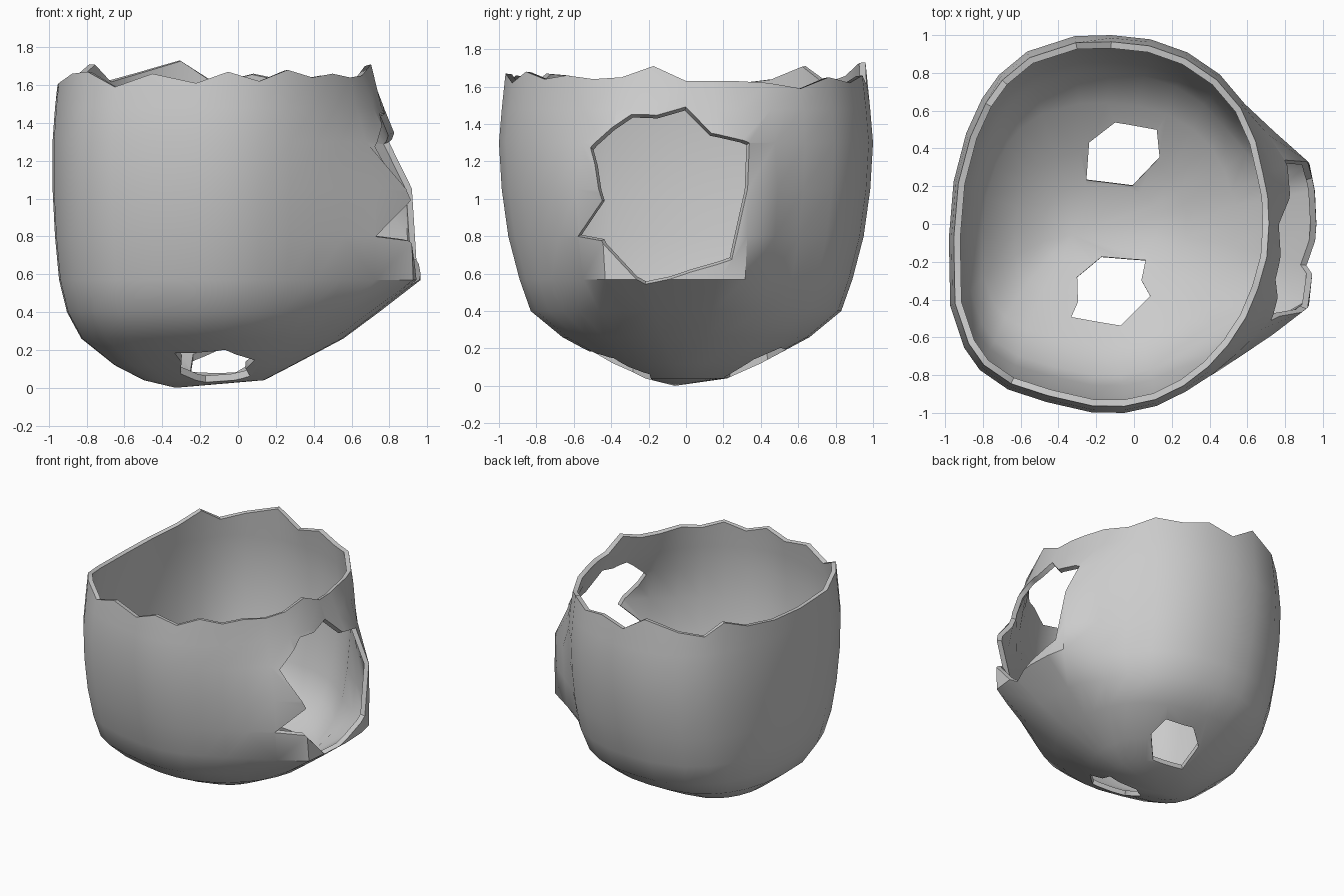
import bpy, bmesh
from math import radians, degrees, atan2, hypot, cos, sin
from mathutils import Vector

if "Cube" in bpy.data.objects:
    bpy.data.objects.remove(bpy.data.objects["Cube"])

CX = -0.12  # centre of the widest cross-section

# widest cross-section, counter-clockwise, and its version pushed out on the right
common = [(.62, .58), (.5, .75), (.3, .9), (.12, .97), (-.12, 1.0), (-.48, .96), (-.63, .87), (-.75, .75),
          (-.88, .5), (-.96, .1), (-.98, -.1), (-.97, -.45), (-.93, -.6), (-.82, -.77), (-.66, -.88),
          (-.47, -.94), (-.05, -1.0), (.13, -.96), (.33, -.85)]
plain = common + [(.52, -.66), (.67, -.38), (.74, 0), (.70, .3)]
bulged = common + [(.63, -.66), (.92, -.47), (.95, -.2), (.96, .1), (.94, .33)]

# broken rim: angle in degrees, height
rim = [(0, 1.63), (10, 1.63), (18, 1.63), (30, 1.62), (42, 1.59), (54, 1.65), (66, 1.62), (78, 1.66),
       (90, 1.61), (101, 1.73), (116, 1.66), (127, 1.62), (136, 1.71), (148, 1.64), (165, 1.61),
       (185, 1.60), (207, 1.61), (220, 1.66), (228, 1.67), (238, 1.59), (250, 1.66), (264, 1.61),
       (274, 1.67), (284, 1.62), (294, 1.68), (304, 1.64), (314, 1.66), (325, 1.64), (336, 1.65), (348, 1.71)]

# rings: z, centre x, x scale, y scale, bulge amount
rings = [(.04, -.18, .37, .22, 0), (.12, -.18, .55, .40, 0), (.26, -.14, .80, .66, .05),
         (.40, -.13, .90, .83, .5), (.57, -.12, .96, .89, 1.2), (.8, -.12, .985, .95, 1.05),
         (1.05, -.12, 1, .985, .95), (1.3, -.12, 1, 1, .5), (1.48, -.12, .985, .985, .2),
         (None, -.12, .97, .965, 0)]


def radius(outline, deg):
    """Distance from the centre to the outline along an angle."""
    polar = sorted((degrees(atan2(y, x - CX)) % 360, hypot(x - CX, y)) for x, y in outline)
    polar = [(polar[-1][0] - 360, polar[-1][1])] + polar + [(polar[0][0] + 360, polar[0][1])]
    for (a, r), (b, s) in zip(polar, polar[1:]):
        if a <= deg <= b:
            t = (deg - a) / (b - a)
            return 1 / ((1 - t) / r + t / s)


def new_object(name, bm):
    bmesh.ops.recalc_face_normals(bm, faces=bm.faces)
    mesh = bpy.data.meshes.new(name)
    bm.to_mesh(mesh)
    bm.free()
    ob = bpy.data.objects.new(name, mesh)
    bpy.context.collection.objects.link(ob)
    return ob


def skin(bm, a, b):
    n = len(a)
    for i in range(n):
        bm.faces.new((a[i], a[(i + 1) % n], b[(i + 1) % n], b[i]))


def hole_cutter(name, points, apex, near, far):
    """Cone-like cutter whose sides run from the apex through the points."""
    bm = bmesh.new()
    apex = Vector(apex)
    loops = [[bm.verts.new(apex + (Vector(p) - apex) * k) for p in points] for k in (near, far)]
    skin(bm, *loops)
    for loop, k in zip(loops, (near, far)):
        tip = bm.verts.new(apex + (sum((Vector(p) for p in points), Vector()) / len(points) - apex) * k)
        for i in range(len(loop)):
            bm.faces.new((loop[i], loop[(i + 1) % len(loop)], tip))
    ob = new_object(name, bm)
    ob.hide_render = True
    return ob


# shell surface
bm = bmesh.new()
loops = []
for z, cx, sx, sy, bulge in rings:
    loop = []
    for deg, top in rim:
        r0, r1 = radius(plain, deg), radius(bulged, deg)
        r = r0 + max(r1 - r0, 0) * bulge
        a = radians(deg)
        loop.append(bm.verts.new((cx + r * cos(a) * sx, r * sin(a) * sy, top if z is None else z)))
    loops.append(loop)
for a, b in zip(loops, loops[1:]):
    skin(bm, a, b)
pole = bm.verts.new((-.33, -.06, 0))
for i, v in enumerate(loops[0]):
    bm.faces.new((loops[0][(i + 1) % len(rim)], v, pole))
shell = new_object("broken_shell", bm)
# make normals point outward so the thickness grows inward
if sum(f.normal.dot(f.center - Vector((CX, 0, 1))) for f in shell.data.polygons) < 0:
    shell.data.flip_normals()

# side opening and two floor holes
side = [(.74, -.52, 1.28), (.77, -.38, 1.40), (.78, -.30, 1.47), (.80, -.16, 1.46), (.78, 0, 1.50),
        (.87, .15, 1.37), (.80, .34, 1.30), (.94, .32, .98), (.93, .24, .68), (.98, .02, .60),
        (.92, -.22, .54), (.93, -.46, .77), (.76, -.60, .79), (.92, -.45, .99)]
back = [(-.1, .56), (.13, .52), (.14, .36), (-.01, .2), (-.25, .23), (-.24, .44)]
front = [(-.17, -.17), (.06, -.19), (.04, -.3), (.09, -.39), (-.07, -.56), (-.34, -.51), (-.3, -.42), (-.3, -.28)]
cutters = [hole_cutter("side_hole_cutter", side, (0, -.1, 1), .5, 1.35)]
for name, pts in (("back_hole_cutter", back), ("front_hole_cutter", front)):
    cutters.append(hole_cutter(name, [(x, y, .12) for x, y in pts], (-.1, 0, 3), .9, 1.08))

solid = shell.modifiers.new("thickness", 'SOLIDIFY')
solid.thickness = .035
solid.offset = -1
for c in cutters:
    mod = shell.modifiers.new("hole", 'BOOLEAN')
    mod.operation = 'DIFFERENCE'
    mod.solver = 'EXACT'
    mod.object = c

# bake the modifiers, drop the cutters, smooth the shell
bpy.context.view_layer.update()
baked = bpy.data.meshes.new_from_object(shell.evaluated_get(bpy.context.evaluated_depsgraph_get()))
shell.modifiers.clear()
shell.data = baked
for c in cutters:
    bpy.data.objects.remove(c)
bpy.context.view_layer.objects.active = shell
shell.select_set(True)
bpy.ops.object.shade_smooth_by_angle(angle=radians(40))
